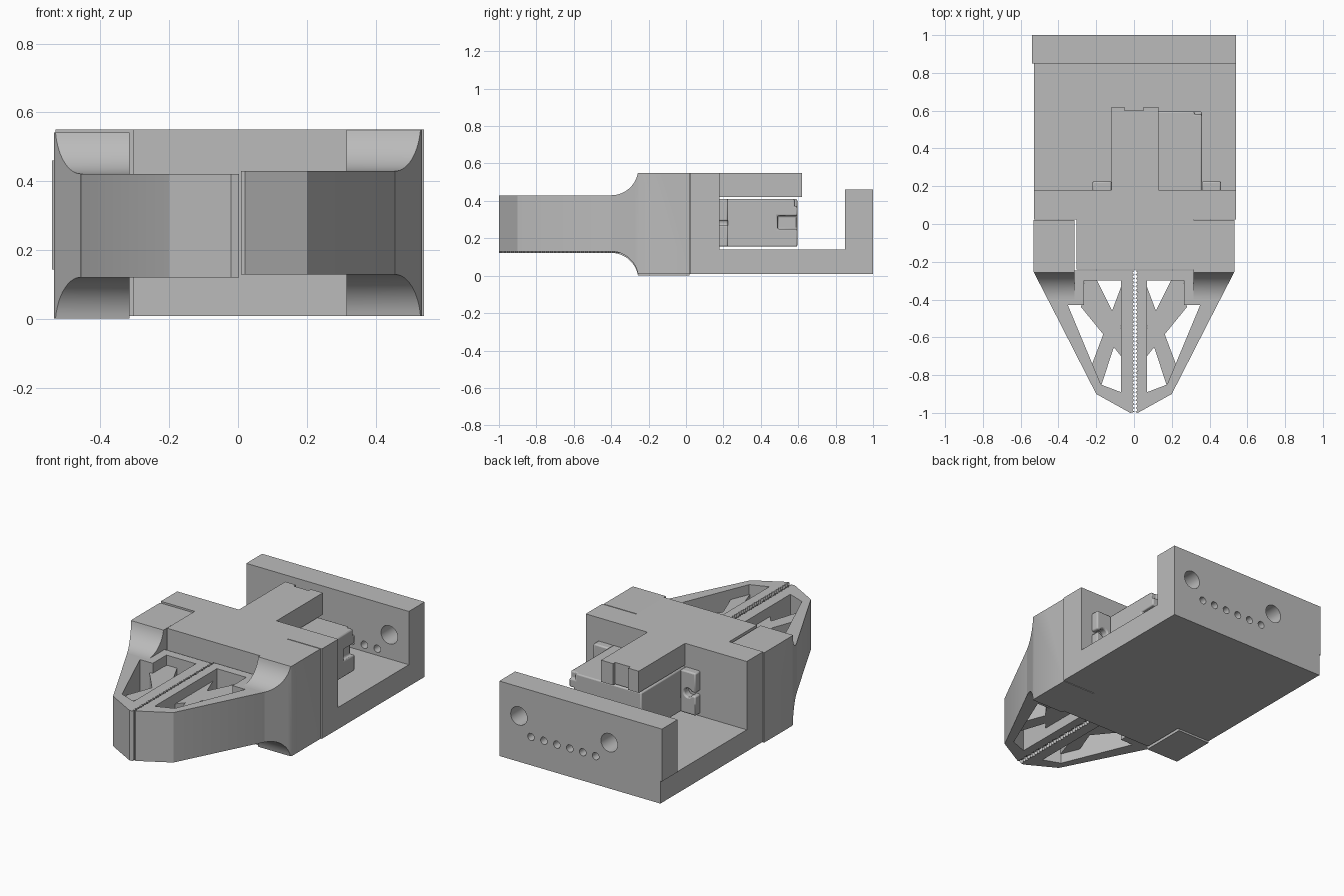
import bpy, bmesh, math
from mathutils import Vector

cube = bpy.data.objects.get("Cube")
if cube:
    bpy.data.objects.remove(cube, do_unlink=True)

grey = bpy.data.materials.new("plain_grey")
grey.use_nodes = True
GREY = (0.5, 0.5, 0.5, 1)
grey.diffuse_color = GREY
grey.node_tree.nodes["Principled BSDF"].inputs["Base Color"].default_value = GREY
parts = []


def prism(name, pts, lo, hi, axis="z"):
    """Extrude a closed outline along an axis (x: points are y,z; y: x,z; z: x,y)."""
    place = {"x": lambda a, b, h: (h, a, b),
             "y": lambda a, b, h: (a, h, b),
             "z": lambda a, b, h: (a, b, h)}[axis]
    bm = bmesh.new()
    face = bm.faces.new([bm.verts.new(place(a, b, lo)) for a, b in pts])
    new = bmesh.ops.extrude_face_region(bm, geom=[face])["geom"]
    bmesh.ops.translate(bm, verts=[v for v in new if isinstance(v, bmesh.types.BMVert)],
                        vec=Vector(place(0, 0, hi - lo)))
    bmesh.ops.recalc_face_normals(bm, faces=bm.faces)
    mesh = bpy.data.meshes.new(name)
    bm.to_mesh(mesh)
    bm.free()
    mesh.materials.append(grey)
    obj = bpy.data.objects.new(name, mesh)
    bpy.context.collection.objects.link(obj)
    parts.append(obj)
    return obj


def box(name, x, y, z):
    return prism(name, [(x[0], y[0]), (x[1], y[0]), (x[1], y[1]), (x[0], y[1])], *z)


def disc(a, b, r, n=24):
    return [(a + r * math.cos(2 * math.pi * i / n), b + r * math.sin(2 * math.pi * i / n))
            for i in range(n)]


def combine(obj, tool, operation="DIFFERENCE"):
    """Apply a boolean and throw the tool away."""
    mod = obj.modifiers.new("cut", "BOOLEAN")
    mod.object, mod.operation, mod.solver = tool, operation, "EXACT"
    bpy.context.view_layer.objects.active = obj
    bpy.ops.object.modifier_apply(modifier=mod.name)
    parts.remove(tool)
    bpy.data.objects.remove(tool, do_unlink=True)


def bevel(obj, width):
    mod = obj.modifiers.new("rounding", "BEVEL")
    mod.width, mod.segments = width, 2


# Frame: base plate and upright back wall as one side profile
frame = prism("base_and_back_wall",
              [(0.1, 0.01), (1, 0.01), (1, 0.46), (0.85, 0.46), (0.85, 0.14), (0.1, 0.14)],
              -0.53, 0.54, "x")
for x in (0.41, -0.19):
    combine(frame, prism("cutter", disc(x, 0.285, 0.055), 0.8, 1.1, "y"))
for i in range(6):
    combine(frame, prism("cutter", disc(0.33 - i * 0.086, 0.18, 0.022, 16), 0.8, 1.1, "y"))
box("wall_end_plate", (-0.54, -0.53), (0.85, 1), (0.145, 0.46))

# Housing: crossbar plus the narrower nose between the fingers
prism("housing", [(-0.53, 0.18), (-0.53, 0.025), (-0.305, 0.025), (-0.305, -0.24),
                  (0.315, -0.24), (0.315, 0.025), (0.54, 0.025), (0.54, 0.18)], 0.01, 0.55)

# Top arm with a shallow notch in its end
prism("top_arm", [(-0.12, 0.17), (0.13, 0.17), (0.13, 0.62), (0.05, 0.62), (0.05, 0.6),
                  (-0.05, 0.6), (-0.05, 0.62), (-0.12, 0.62)], 0.42, 0.55)

# Motor with its cable recess, mounting ears and slotted ear holes
motor = box("motor", (-0.12, 0.36), (0.17, 0.595), (0.155, 0.41))
combine(motor, box("cutter", (0.33, 0.4), (0.49, 0.7), (0.25, 0.32)))
combine(motor, box("cutter", (0.32, 0.4), (0.58, 0.7), (0.37, 0.5)))
bevel(motor, 0.008)
for side, inner, outer in (("right", -0.12, -0.22), ("left", 0.36, 0.46)):
    ear = box(side + "_motor_ear", sorted((inner, outer)), (0.17, 0.225), (0.155, 0.41))
    mid = (inner + outer) / 2
    combine(ear, prism("cutter", disc(mid, 0.282, 0.026, 16), 0.1, 0.3, "y"))
    far = outer + (outer - inner) * 0.2
    combine(ear, box("cutter", sorted((mid, far)), (0.1, 0.3), (0.272, 0.292)))
    bevel(ear, 0.008)


def finger(side, s, grip, z):
    """One gripper finger; s is the sign of x, grip the tooth tip, z the lift."""
    def m(pts):
        return [(s * x, y) for x, y in pts]

    # Toothed inner edge, then the tapered outside
    teeth, back, front = 36, -0.247, -0.995
    edge = []
    for i in range(2 * teeth + 1):
        edge.append((grip + 0.012 * (i % 2), back + (front - back) * i / (2 * teeth)))
    arm = prism(side + "_finger", m(edge + [(0.02, -1), (0.2, -0.9), (0.532, -0.25), (0.532, back)]),
                z + 0.12, z + 0.42)
    window = [(0.35, -0.43), (0.265, -0.43), (0.265, -0.3), (0.07, -0.3), (0.07, -0.89), (0.175, -0.85)]
    combine(arm, prism("cutter", m(window), -0.1, 0.8))

    # Crossed braces, recessed inside the window
    for name, pts in (
            ("falling", [(0.28, -0.44), (0.26, -0.29), (0.2, -0.29), (0.06, -0.57), (0.06, -0.71)]),
            ("rising", [(0.225, -0.75), (0.06, -0.31), (0.06, -0.51), (0.175, -0.86)])):
        brace = prism(side + "_" + name + "_brace", m(pts), z + 0.18, z + 0.36)
        combine(brace, prism("cutter", m(window), -0.1, 0.8), "INTERSECT")

    # Shoulder with concave flares above and below the arm, trimmed to the taper
    curve = [(-0.4 + 0.145 * math.sin(a), 0.145 * (1 - math.cos(a)))
             for a in (math.radians(80) * i / 14 for i in range(15))]
    upper = [(y, z + 0.42 + h) for y, h in curve]
    lower = [(y, z + 0.12 - h) for y, h in curve]
    profile = (upper + [(-0.25, z + 0.54), (0.02, z + 0.54), (0.02, z), (-0.25, z)]
               + lower[::-1])
    lo, hi = sorted((s * 0.315, s * 0.533))
    shoulder = prism(side + "_shoulder", profile, lo, hi, "x")
    taper = [(0.1, 0.1), (0.533, 0.1), (0.533, -0.25), (0.2, -0.9), (0.1, -0.9)]
    combine(shoulder, prism("cutter", m(taper), -0.2, 0.9), "INTERSECT")


finger("left", 1, 0.008, 0.01)
finger("right", -1, -0.003, 0.002)

# Smooth the curved faces while keeping hard edges
bpy.ops.object.select_all(action="DESELECT")
for obj in parts:
    obj.select_set(True)
bpy.context.view_layer.objects.active = parts[0]
bpy.ops.object.shade_smooth_by_angle(angle=math.radians(30))
